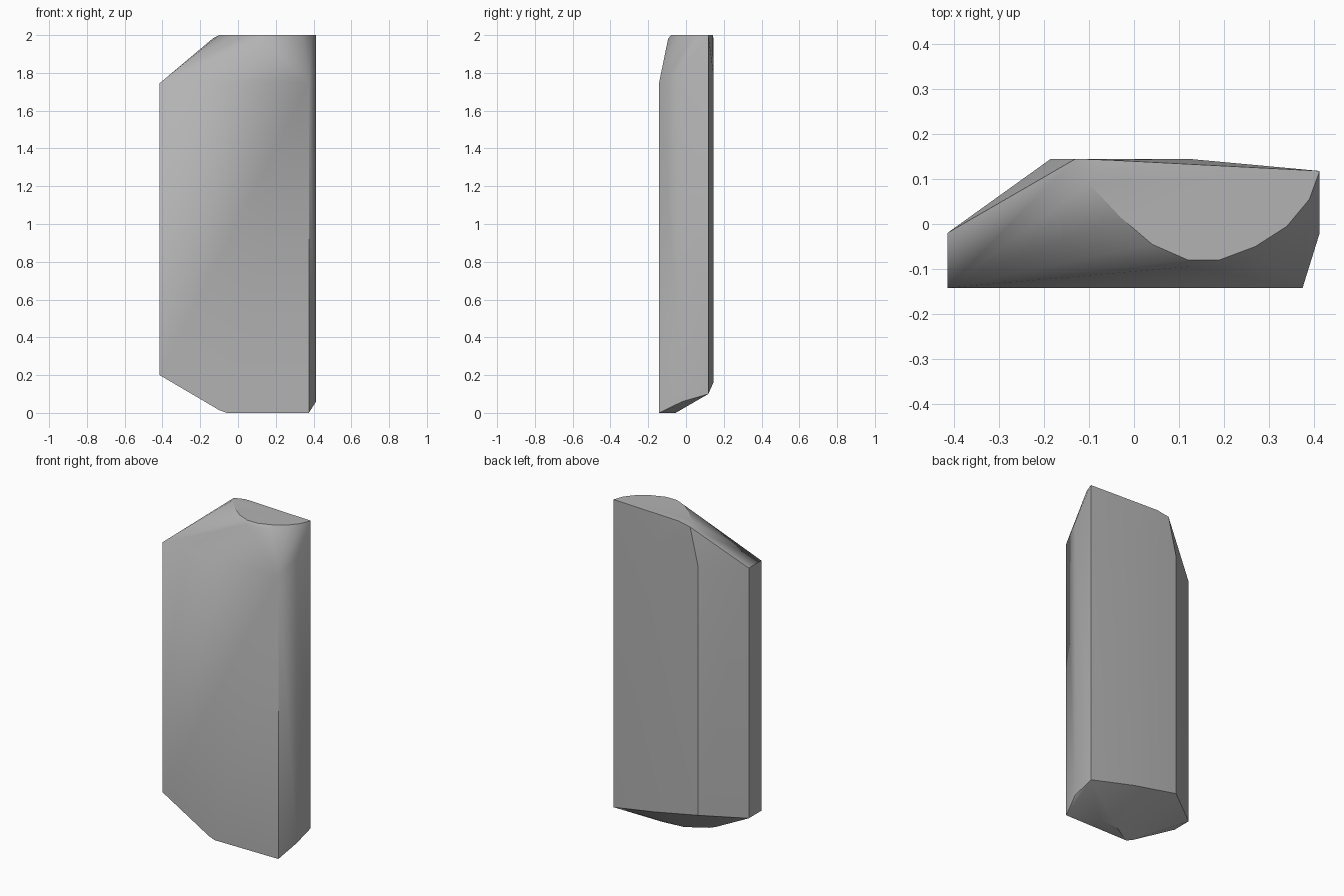
import bpy
import bmesh
import math

cube = bpy.data.objects.get("Cube")
if cube:
    bpy.data.objects.remove(cube, do_unlink=True)

# Stone colour
stone = bpy.data.materials.new("stone grey")
stone.use_nodes = True
colour = (0.45, 0.45, 0.45, 1)
stone.diffuse_color = colour
stone.node_tree.nodes["Principled BSDF"].inputs["Base Color"].default_value = colour

# Column corners: x, y, lower z, upper z
corners = [
    (-0.415, -0.142, 0.2, 1.745),
    (0.375, -0.142, 0, 1.75),
    (0.413, -0.02, 0.06, 1.82),
    (0.413, 0.118, 0.1, 2),
    (0.12, 0.145, 0.16, 1.8),
    (-0.185, 0.145, 0.22, 1.75),
    (-0.415, -0.02, 0.2, 1.745),
]
points = []
for x, y, low, high in corners:
    points += [(x, y, low), (x, y, high)]

# Flat bottom patch with a softened left tip
points += [(-0.06, -0.142, 0), (-0.1, -0.142, 0.015), (0.2, -0.055, 0), (0.06, -0.07, 0)]

# Curved rim of the flat top, with a softened step below its front
rim = [(-0.13, 0.145), (-0.1, 0.09), (-0.03, 0.015), (0.04, -0.045), (0.12, -0.08),
       (0.19, -0.08), (0.27, -0.05), (0.34, -0.005), (0.39, 0.055)]
for x, y in rim:
    points.append((x, y, 2 if x > -0.12 else 1.985))
    if -0.05 < x < 0.3:
        points.append((x, y - 0.015, 1.98))
points.append((-0.05, 0.142, 2))

# Solid faceted block
bm = bmesh.new()
for p in points:
    bm.verts.new(p)
hull = bmesh.ops.convex_hull(bm, input=bm.verts)
spare = {g for g in hull["geom_interior"] + hull["geom_unused"]
         if isinstance(g, bmesh.types.BMVert)}
bmesh.ops.delete(bm, geom=list(spare), context='VERTS')
bmesh.ops.dissolve_limit(bm, angle_limit=math.radians(0.5),
                         verts=bm.verts, edges=bm.edges)
bmesh.ops.recalc_face_normals(bm, faces=bm.faces)
mesh = bpy.data.meshes.new("stone_block")
bm.to_mesh(mesh)
bm.free()
mesh.materials.append(stone)
block = bpy.data.objects.new("stone_block", mesh)
bpy.context.collection.objects.link(block)

# Soft facets with sharp main edges
bpy.ops.object.select_all(action='DESELECT')
block.select_set(True)
bpy.context.view_layer.objects.active = block
bpy.ops.object.shade_smooth_by_angle(angle=math.radians(30))
